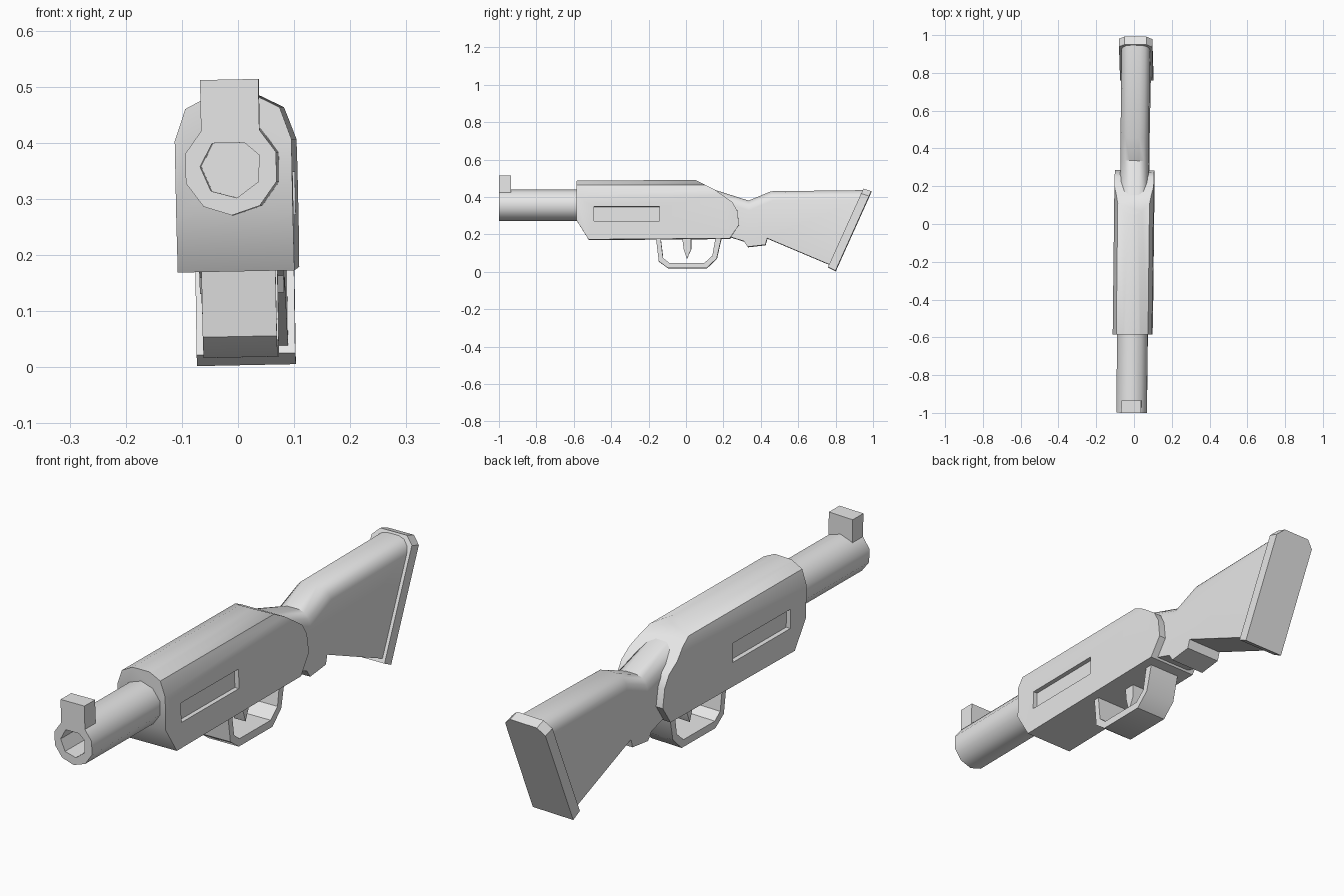
import bpy, bmesh, math
from mathutils import Matrix

default = bpy.data.objects.get("Cube")
if default:
    bpy.data.objects.remove(default, do_unlink=True)

grey = bpy.data.materials.new("plain grey")
grey.use_nodes = True
grey.diffuse_color = (0.8, 0.8, 0.8, 1)
grey.node_tree.nodes["Principled BSDF"].inputs["Base Color"].default_value = (0.8, 0.8, 0.8, 1)

# The whole gun stands slightly yawed and rolled
SKEW = Matrix(((1, 0.0115, -0.02, 0.006), (-0.0115, 1, 0, 0), (0.02, 0, 1, 0), (0, 0, 0, 1)))


def prism(name, points, lo, hi, axis="x", bevel=0, segments=1):
    """Extrude a (y, z) outline along x, or an (x, z) outline along y."""
    bm = bmesh.new()

    def ring(d):
        return [bm.verts.new((d, a, b) if axis == "x" else (a, d, b)) for a, b in points]

    first, last = ring(lo), ring(hi)
    bm.faces.new(first)
    bm.faces.new(last[::-1])
    for i in range(len(points)):
        j = (i + 1) % len(points)
        bm.faces.new((first[i], last[i], last[j], first[j]))
    bmesh.ops.recalc_face_normals(bm, faces=bm.faces)
    if bevel:
        # round off the upper long edges
        edges = [e for e in bm.edges
                 if any(abs(f.normal.x) > 0.9 for f in e.link_faces)
                 and any(f.normal.z > 0.7 for f in e.link_faces)]
        bmesh.ops.bevel(bm, geom=edges, offset=bevel, segments=segments,
                        profile=0.5, affect="EDGES")
    bm.transform(SKEW)
    mesh = bpy.data.meshes.new(name)
    bm.to_mesh(mesh)
    bm.free()
    mesh.materials.append(grey)
    obj = bpy.data.objects.new(name, mesh)
    bpy.context.collection.objects.link(obj)
    return obj


def select(obj):
    bpy.ops.object.select_all(action="DESELECT")
    obj.select_set(True)
    bpy.context.view_layer.objects.active = obj


def combine(obj, tool, operation):
    mod = obj.modifiers.new("cut", "BOOLEAN")
    mod.operation, mod.object, mod.solver = operation, tool, "EXACT"
    select(obj)
    bpy.ops.object.modifier_apply(modifier=mod.name)
    bpy.data.objects.remove(tool, do_unlink=True)


def polygon(sides, radius, z, turn=0):
    angles = [turn + math.tau * i / sides for i in range(sides)]
    return [(radius * math.cos(a), z + radius * math.sin(a)) for a in angles]


def box(y0, y1, z0, z1):
    return [(y0, z0), (y1, z0), (y1, z1), (y0, z1)]


# Receiver: side outline intersected with a round-topped cross-section
receiver = prism("receiver", [(-0.585, 0.486), (0.05, 0.491), (0.155, 0.437), (0.25, 0.37),
                              (0.275, 0.325), (0.285, 0.25), (0.235, 0.177), (-0.52, 0.171),
                              (-0.585, 0.275)], -0.15, 0.15)
half = [(0.104, 0.1), (0.104, 0.405), (0.084, 0.462), (0.045, 0.482), (0.015, 0.495)]
section = half + [(-x, z) for x, z in reversed(half)]
combine(receiver, prism("section_helper", section, -0.8, 0.6, "y"), "INTERSECT")

# Sunken slot on each side
for side in (-1, 1):
    lo, hi = sorted((side * 0.086, side * 0.15))
    combine(receiver, prism("slot_cutter", box(-0.49, -0.14, 0.27, 0.346), lo, hi), "DIFFERENCE")

# Barrel with bore, and front sight
barrel = prism("barrel", polygon(10, 0.085, 0.356, math.pi / 10), -1.0, -0.5, "y")
combine(barrel, prism("bore_cutter", polygon(7, 0.055, 0.356, 0.4), -1.1, -0.8, "y"), "DIFFERENCE")
sight = prism("front_sight", box(-1.0, -0.935, 0.4, 0.513), -0.052, 0.052)

# Trigger guard and trigger
guard = prism("trigger_guard", [(-0.16, 0.18), (-0.145, 0.055), (-0.095, 0.018), (0.11, 0.018),
                                (0.165, 0.07), (0.19, 0.18), (0.158, 0.18), (0.142, 0.085),
                                (0.1, 0.047), (-0.09, 0.047), (-0.122, 0.073), (-0.135, 0.18)],
              -0.066, 0.066)
trigger = prism("trigger", [(-0.02, 0.18), (0.028, 0.18), (0.028, 0.12), (0.005, 0.068),
                            (-0.012, 0.12)], -0.025, 0.025)

# Stock with rounded neck and comb, grip step underneath
stock = prism("stock", [(0.1, 0.455), (0.335, 0.38), (0.455, 0.43), (0.95, 0.436), (0.785, 0.03),
                        (0.435, 0.178), (0.425, 0.143), (0.33, 0.132), (0.31, 0.162),
                        (0.235, 0.186), (0.1, 0.2)], -0.075, 0.075, bevel=0.05, segments=3)
butt = prism("butt_plate", [(0.95, 0.444), (0.992, 0.43), (0.8, 0.004), (0.76, 0.024)],
             -0.088, 0.088, bevel=0.03)

for part in (receiver, barrel, sight, guard, trigger, stock, butt):
    select(part)
    bpy.ops.object.shade_smooth_by_angle(angle=math.radians(38))
